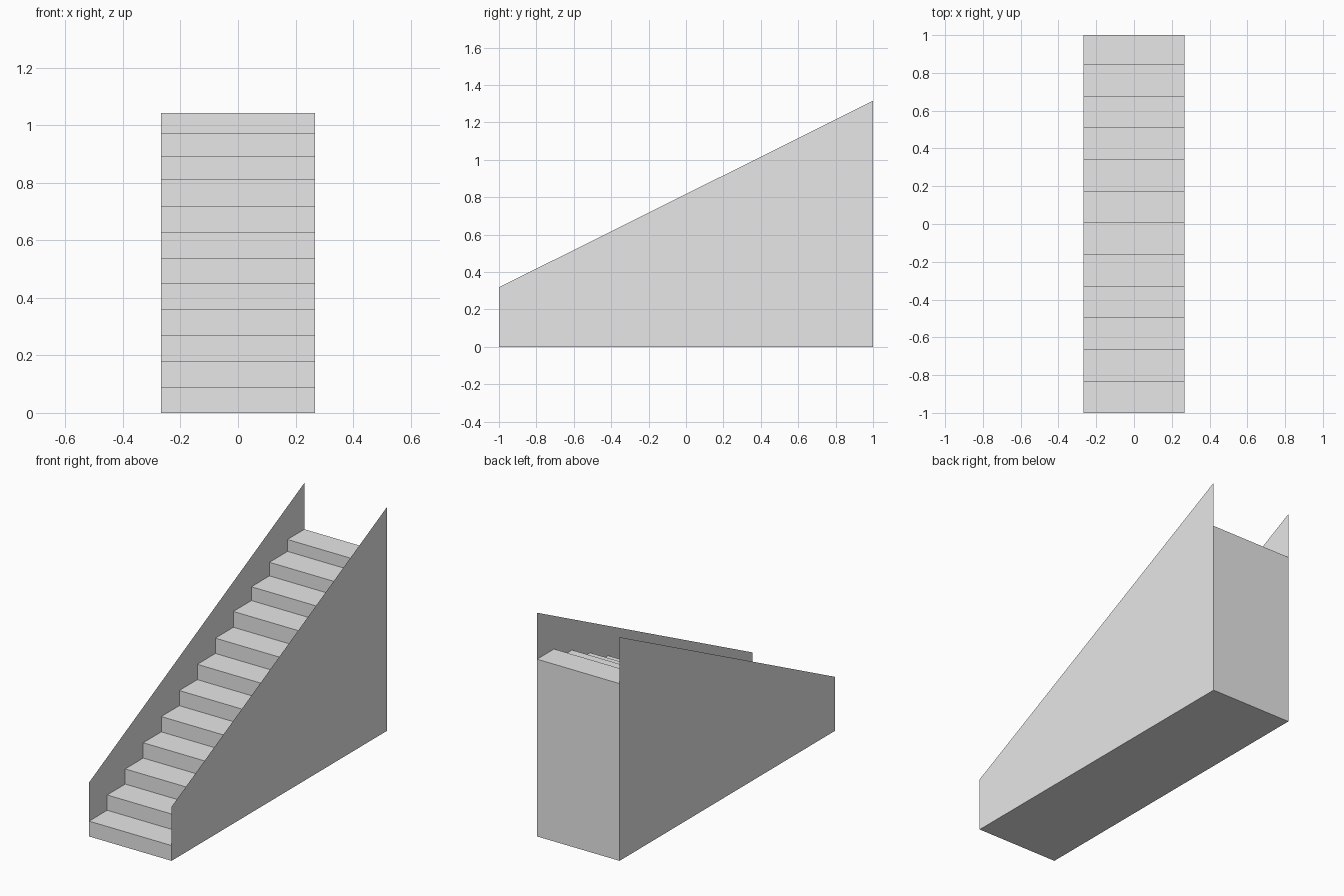
import bpy

cube = bpy.data.objects.get("Cube")
if cube:
    bpy.data.objects.remove(cube, do_unlink=True)

HALF_WIDTH = 0.268
TREAD = 0.1675
HEIGHTS = [0.09, 0.18, 0.269, 0.359, 0.449, 0.538,
           0.628, 0.718, 0.811, 0.892, 0.972, 1.042]

grey = bpy.data.materials.new("plain grey")
grey.use_nodes = True
colour = (0.8, 0.8, 0.8, 1)
grey.diffuse_color = colour
grey.node_tree.nodes["Principled BSDF"].inputs["Base Color"].default_value = colour


def add_mesh(name, verts, faces):
    mesh = bpy.data.meshes.new(name)
    mesh.from_pydata(verts, [], faces)
    mesh.materials.append(grey)
    obj = bpy.data.objects.new(name, mesh)
    bpy.context.collection.objects.link(obj)
    return obj


# Stair body: stepped profile swept across the width, with back and underside
profile = [(-1, 0)]
for i, z in enumerate(HEIGHTS):
    profile.append((-1 + i * TREAD, z))
    profile.append((min(-1 + (i + 1) * TREAD, 1), z))
profile.append((1, 0))
count = len(profile)
verts = [(x, y, z) for x in (-HALF_WIDTH, HALF_WIDTH) for y, z in profile]
faces = [(i, (i + 1) % count, (i + 1) % count + count, i + count)
         for i in range(count)]
# Reverse the winding so the normals point outward
add_mesh("stair_steps", verts, [f[::-1] for f in faces])

# Thin side panels with a sloping top edge
panel = [(-1, 0), (1, 0), (1, 1.315), (-1, 0.318)]
for name, side in (("left_side_panel", 1), ("right_side_panel", -1)):
    corners = [(side * HALF_WIDTH, y, z) for y, z in panel]
    add_mesh(name, corners, [(0, 1, 2, 3) if side > 0 else (3, 2, 1, 0)])
